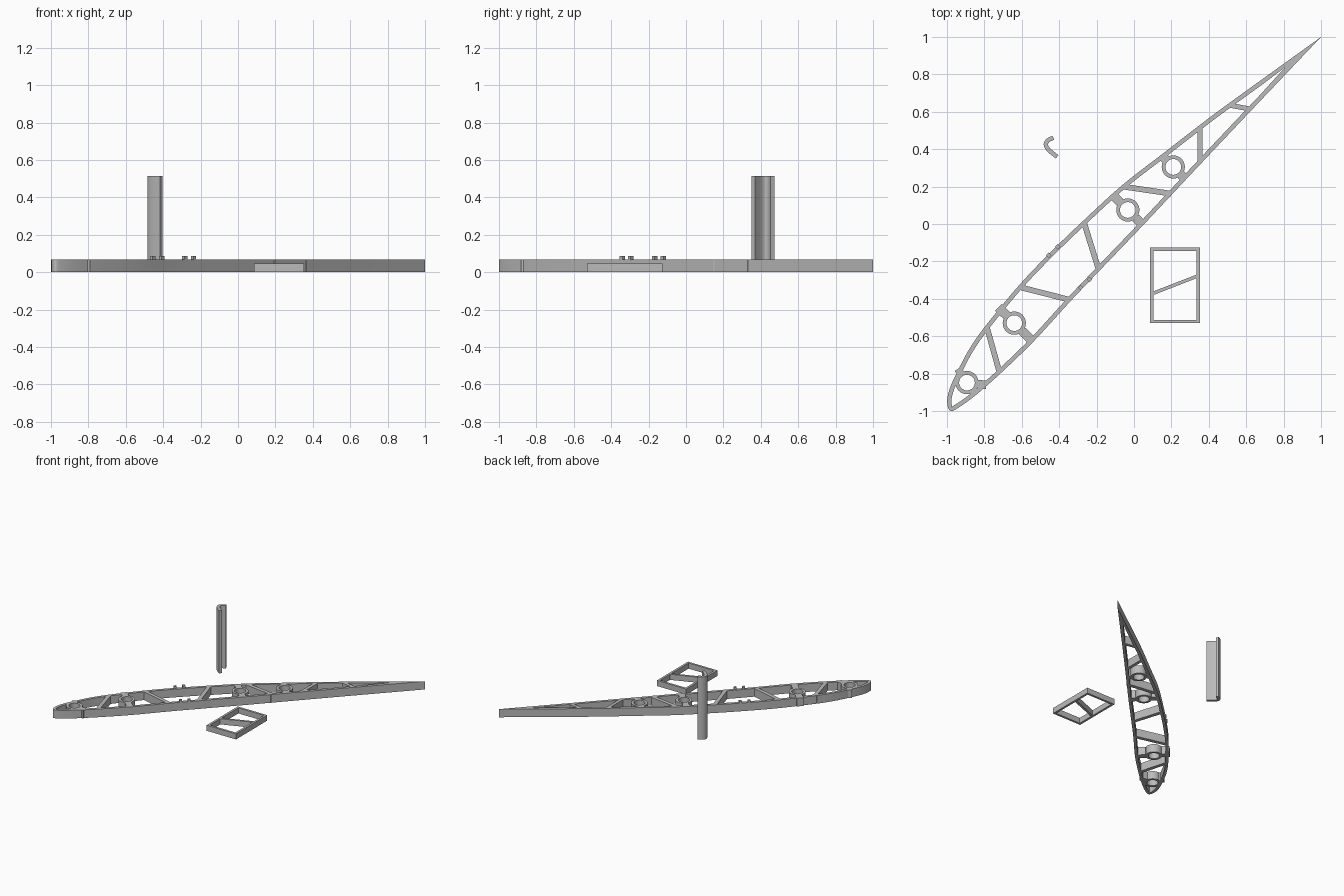
import bpy, bmesh, math
from mathutils import Vector

if "Cube" in bpy.data.objects:
    bpy.data.objects.remove(bpy.data.objects["Cube"])

grey = bpy.data.materials.new("plain grey")
grey.diffuse_color = (0.5, 0.5, 0.5, 1)
grey.use_nodes = True
grey.node_tree.nodes["Principled BSDF"].inputs["Base Color"].default_value = grey.diffuse_color
H = 0.067      # rib height
SKIN = 0.023   # skin thickness


def prism(name, loops, z0, z1, smooth=False):
    """Solid from an outer loop and optional hole loops."""
    bm = bmesh.new()
    edges = []
    for loop in loops:
        vs = [bm.verts.new((p[0], p[1], z0)) for p in loop]
        edges += [bm.edges.new((vs[i - 1], vs[i])) for i in range(len(vs))]
    bmesh.ops.triangle_fill(bm, use_beauty=True, edges=edges)
    ext = bmesh.ops.extrude_face_region(bm, geom=bm.faces[:], use_keep_orig=True)
    top = [g for g in ext["geom"] if isinstance(g, bmesh.types.BMVert)]
    bmesh.ops.translate(bm, verts=top, vec=(0, 0, z1 - z0))
    bmesh.ops.recalc_face_normals(bm, faces=bm.faces[:])
    me = bpy.data.meshes.new(name)
    bm.to_mesh(me)
    bm.free()
    me.materials.append(grey)
    ob = bpy.data.objects.new(name, me)
    bpy.context.collection.objects.link(ob)
    if smooth:
        bpy.ops.object.select_all(action='DESELECT')
        ob.select_set(True)
        bpy.context.view_layer.objects.active = ob
        bpy.ops.object.shade_smooth_by_angle(angle=math.radians(30))
    return ob


def spline(pts, n):
    """Catmull-Rom curve through open points."""
    P = [Vector(p) for p in pts]
    P = [2 * P[0] - P[1]] + P + [2 * P[-1] - P[-2]]
    out = []
    for a, b, c, d in zip(P, P[1:], P[2:], P[3:]):
        for k in range(n):
            t = k / n
            out.append(0.5 * (2 * b + (c - a) * t + (2 * a - 5 * b + 4 * c - d) * t ** 2
                              + (3 * b - a - 3 * c + d) * t ** 3))
    return out + [P[-2]]


def offset(pts, dist):
    """Shift an open path to its left."""
    out = []
    for i, p in enumerate(pts):
        t = (pts[min(i + 1, len(pts) - 1)] - pts[max(i - 1, 0)]).normalized()
        out.append(p + Vector((-t.y, t.x)) * dist)
    return out


def bar(name, a, b, w, z1=H):
    a, b = Vector(a), Vector(b)
    d = (b - a).normalized() * w / 2
    n = Vector((-d.y, d.x))
    return prism(name, [[a + n, b + n, b - n, a - n]], 0, z1)


def circle(c, r, n=32):
    return [(c[0] + r * math.cos(2 * math.pi * i / n),
             c[1] + r * math.sin(2 * math.pi * i / n)) for i in range(n)]


# Airfoil skin: tip, along upper side, round the nose, back along lower side
path = [(1, 1), (0.51, 0.647), (0.353, 0.53), (0.15, 0.373), (-0.065, 0.206), (-0.275, 0.014),
        (-0.45, -0.155), (-0.615, -0.328), (-0.79, -0.54), (-0.877, -0.663), (-0.94, -0.78),
        (-0.985, -0.88), (-0.999, -0.95), (-0.983, -0.998), (-0.94, -0.983), (-0.85, -0.918),
        (-0.715, -0.80), (-0.535, -0.626), (-0.34, -0.413), (-0.18, -0.245), (0.05, -0.005),
        (0.2, 0.155), (0.374, 0.34), (0.62, 0.6), (1, 1)]
outer = spline(path, 5)[:-1]
inner = [p for p in offset(outer, SKIN) if p.x + p.y < 1.5]
prism("airfoil_skin", [outer, [Vector((0.81, 0.84))] + inner], 0, H, True)

# Diagonal struts between the skins
struts = [((-0.787, -0.55), (-0.72, -0.79), 0.03), ((-0.612, -0.337), (-0.345, -0.405), 0.03),
          ((-0.268, 0.01), (-0.19, -0.24), 0.03), ((-0.058, 0.2), (0.2, 0.162), 0.03),
          ((0.352, 0.52), (0.352, 0.33), 0.026), ((0.51, 0.635), (0.62, 0.615), 0.026)]
for i, (a, b, w) in enumerate(struts):
    bar(f"strut_{i + 1}", a, b, w)

# Spar rings and the short stubs that hold them
rings = [(-0.893, -0.848), (-0.64, -0.53), (-0.033, 0.075), (0.21, 0.305)]
for i, c in enumerate(rings):
    prism(f"spar_ring_{i + 1}", [circle(c, 0.062), circle(c, 0.042)], 0, H, True)
stubs = [((-0.925, -0.80), (-0.942, -0.775), 0.04), ((-0.84, -0.855), (-0.79, -0.86), 0.045),
         ((-0.682, -0.488), (-0.725, -0.446), 0.05), ((-0.598, -0.572), (-0.545, -0.625), 0.05),
         ((-0.075, 0.117), (-0.115, 0.157), 0.05), ((0.009, 0.033), (0.04, 0.002), 0.05),
         ((0.168, 0.347), (0.148, 0.367), 0.05), ((0.252, 0.263), (0.275, 0.24), 0.05)]
for i, (a, b, w) in enumerate(stubs):
    bar(f"ring_stub_{i + 1}", a, b, w)

# Small locating pegs standing on both skins
for i, (x, y) in enumerate([(-0.456, -0.168), (-0.408, -0.121), (-0.285, -0.34), (-0.238, -0.296)]):
    prism(f"peg_{i + 1}", [circle((x, y), 0.0145, 4)], H - 0.002, 0.086).data.update()

# Rectangular frame with a slanted brace
x0, x1, y0, y1, t, h = 0.086, 0.353, -0.53, -0.126, 0.018, 0.046
prism("frame", [[(x0, y0), (x1, y0), (x1, y1), (x0, y1)],
                [(x0 + t, y0 + t), (x1 - t, y0 + t), (x1 - t, y1 - t), (x0 + t, y1 - t)]], 0, h)
bar("frame_brace", (x0 + 0.01, -0.373), (x1 - 0.01, -0.277), 0.018, h)

# Upright curved leading edge strip
arc = spline([(-0.436, 0.472), (-0.468, 0.455), (-0.483, 0.425), (-0.466, 0.39), (-0.418, 0.35)], 5)
prism("leading_edge_strip", [arc + offset(arc, 0.023)[::-1]], 0, 0.515, True)
